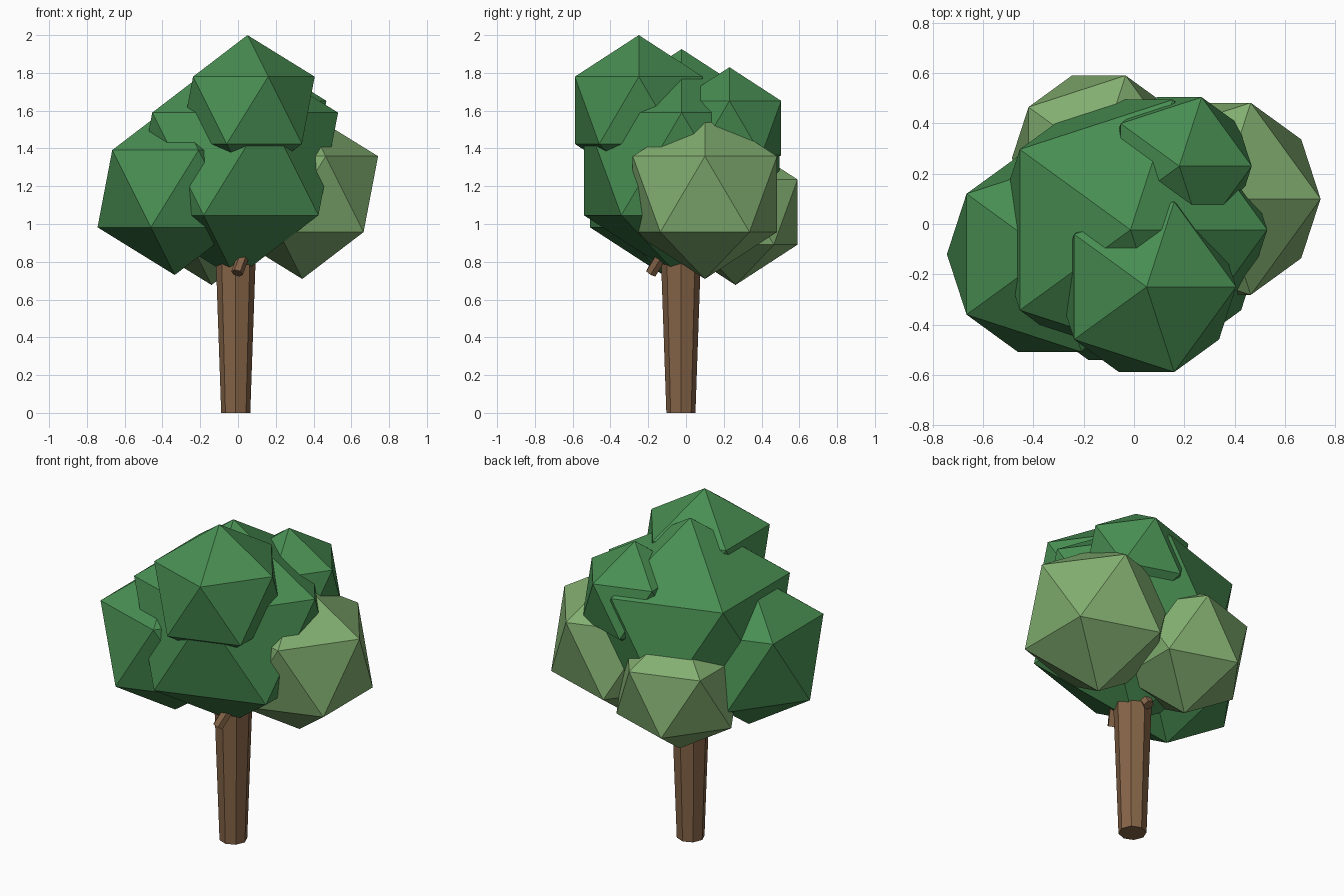
import bpy
from mathutils import Vector

if "Cube" in bpy.data.objects:
    bpy.data.objects.remove(bpy.data.objects["Cube"])


def material(name, rgb):
    m = bpy.data.materials.new(name)
    m.diffuse_color = (*rgb, 1.0)
    m.use_nodes = True
    m.node_tree.nodes["Principled BSDF"].inputs["Base Color"].default_value = m.diffuse_color
    return m


dark = material("dark leaf green", (0.065, 0.27, 0.084))
light = material("light leaf green", (0.223, 0.423, 0.162))
bark = material("bark brown", (0.235, 0.128, 0.064))


def finish(name, mat):
    ob = bpy.context.object
    ob.name = name
    ob.data.materials.append(mat)
    return ob


# Foliage clumps: 20-sided balls (name, centre, radius, colour)
clumps = [
    ("foliage_main", (-0.014, -0.023, 1.318), 0.608, dark),
    ("foliage_top_front", (0.05, -0.25, 1.602), 0.398, dark),
    ("foliage_left", (-0.335, -0.12, 1.187), 0.457, dark),
    ("foliage_back_upper", (0.18, 0.23, 1.508), 0.322, dark),
    ("foliage_right", (0.34, 0.10, 1.158), 0.449, light),
    ("foliage_back_lower", (-0.14, 0.262, 1.063), 0.386, light),
]
for name, centre, radius, mat in clumps:
    bpy.ops.mesh.primitive_ico_sphere_add(subdivisions=1, radius=radius, location=centre)
    finish(name, mat)

# Trunk: eight sides, widening slightly upwards into the foliage
bpy.ops.mesh.primitive_cone_add(vertices=8, radius1=0.077, radius2=0.107, depth=0.86,
                                location=(-0.012, -0.027, 0.43))
finish("trunk", bark)


# Branch stubs poking out under the foliage
def branch(name, low, high, radius):
    a, b = Vector(low), Vector(high)
    bpy.ops.mesh.primitive_cylinder_add(vertices=6, radius=radius, depth=(b - a).length,
                                        location=(a + b) / 2)
    ob = finish(name, bark)
    ob.rotation_mode = 'QUATERNION'
    ob.rotation_quaternion = (b - a).to_track_quat('Z', 'Y')


branch("front_branch", (-0.005, -0.185, 0.74), (0.045, -0.10, 0.88), 0.032)
branch("back_branch", (-0.025, 0.095, 0.76), (0.0, 0.03, 0.88), 0.032)
